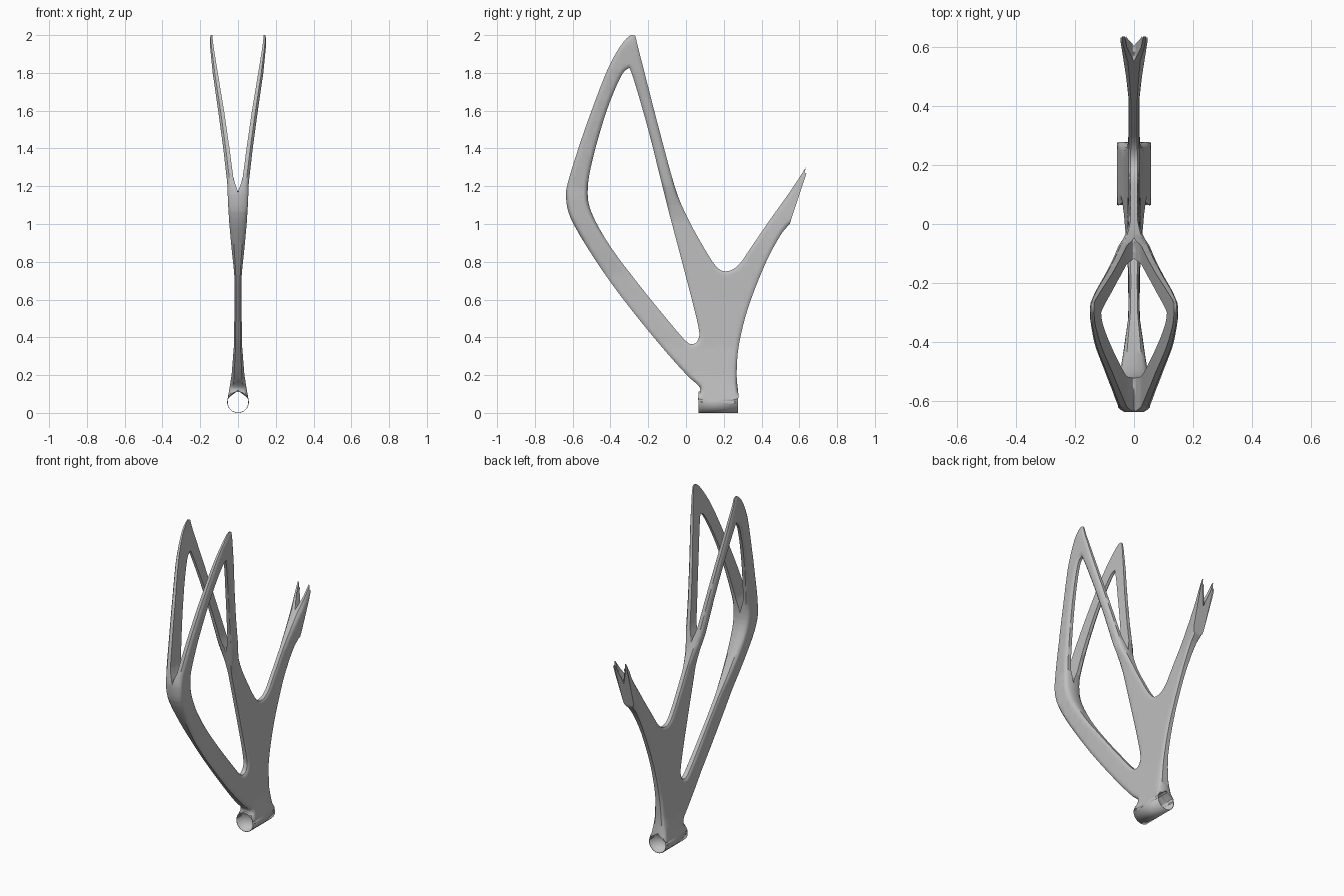
import bpy, bmesh, math
from mathutils import Vector, Matrix
from mathutils.geometry import intersect_point_line

cube = bpy.data.objects.get("Cube")
if cube:
    bpy.data.objects.remove(cube)

grey = bpy.data.materials.new("plain grey")
grey.use_nodes = True
grey.diffuse_color = (0.52, 0.52, 0.52, 1)
grey.node_tree.nodes["Principled BSDF"].inputs["Base Color"].default_value = grey.diffuse_color


def lookup(table, t):
    """Piecewise linear value from (position, value) pairs."""
    if t <= table[0][0]:
        return table[0][1]
    for (a, va), (b, vb) in zip(table, table[1:]):
        if t <= b:
            return va + (vb - va) * (t - a) / (b - a)
    return table[-1][1]


def smooth_path(pts, closed, steps=4):
    """Catmull-Rom curve through side-view points (y, z)."""
    pts = [Vector((0, y, z)) for y, z in pts]
    n = len(pts)
    get = (lambda i: pts[i % n]) if closed else (lambda i: pts[max(0, min(n - 1, i))])
    out = []
    for i in range(n if closed else n - 1):
        a, b, c, d = (get(i + k) for k in (-1, 0, 1, 2))
        for s in range(steps):
            t = s / steps
            out.append(0.5 * (2 * b + (c - a) * t + (2 * a - 5 * b + 4 * c - d) * t ** 2
                              + (3 * b - a - 3 * c + d) * t ** 3))
    return out if closed else out + [pts[-1]]


def finish(bm, name):
    mesh = bpy.data.meshes.new(name)
    bm.to_mesh(mesh)
    bm.free()
    mesh.materials.append(grey)
    obj = bpy.data.objects.new(name, mesh)
    bpy.context.collection.objects.link(obj)
    return obj


def shade(obj):
    bpy.ops.object.select_all(action='DESELECT')
    obj.select_set(True)
    bpy.context.view_layer.objects.active = obj
    bpy.ops.object.shade_smooth_by_angle(angle=math.radians(40))


# Side outline, from the tail tip forward around to the cut end of the tail
OUTLINE = [(.635, 1.3), (.55, 1.17), (.45, 1.03), (.34, .87), (.28, .785), (.22, .75),
           (.16, .775), (.08, .9), (0, 1.05), (-.06, 1.2), (-.15, 1.53), (-.25, 1.92),
           (-.275, 2), (-.33, 1.965), (-.41, 1.83), (-.5, 1.6), (-.57, 1.4), (-.625, 1.22),
           (-.635, 1.14), (-.61, 1.03), (-.5, .84), (-.35, .625), (-.15, .375), (0, .205),
           (.06, .15), (.076, .12), (.068, .06), (.17, .058), (.272, .06), (.268, .2),
           (.28, .36), (.33, .56), (.42, .79), (.5, .94), (.55, 1.0)]
WINDOW = [(.065, .39), (.065, .46), (0, .72), (-.1, 1.1), (-.2, 1.5), (-.285, 1.79),
          (-.31, 1.82), (-.35, 1.77), (-.42, 1.6), (-.49, 1.36), (-.52, 1.19), (-.5, 1.06),
          (-.4, .88), (-.25, .68), (-.1, .495), (0, .38), (.04, .365)]

# Half widths, by height or by depth
BASE_W = [(.058, .058), (.12, .047), (.2, .034), (.35, .022), (.6, .018)]
ARMS_W = [(1.2, .055), (1.4, .078), (1.6, .105), (1.8, .134), (1.95, .149), (2, .147)]
FRONT_W = BASE_W + [(.74, .02), (.85, .032), (1, .046), (1.13, .054)] + ARMS_W
REAR_W = BASE_W + [(1.02, .019), (1.1, .032)] + ARMS_W
TAIL_W = [(.42, .018), (.5, .027), (.62, .046)]
INNER = [(.058, .056), (.08, .05), (.1, .036), (.114, 0), (1.17, 0), (1.24, .024),
         (1.4, .045), (1.6, .074), (1.8, .107), (1.95, .131), (2, .136)]


def outer_width(y, z):
    if y > .25 and z > .62:
        return lookup(TAIL_W, y)
    blend = min(1, max(0, (-.15 - y) / .15))
    return lookup(REAR_W, z) * (1 - blend) + lookup(FRONT_W, z) * blend


# Branching frame: one half, filled from the side outline
bm = bmesh.new()
segments = []
for pts, closed in ((smooth_path(OUTLINE, False), False), (smooth_path(WINDOW, True), True)):
    verts = [bm.verts.new(p) for p in pts]
    for i in range(len(verts)):
        j = (i + 1) % len(verts)
        bm.edges.new((verts[i], verts[j]))
        if j or closed:
            segments.append((pts[i], pts[j]))
bmesh.ops.triangle_fill(bm, edges=bm.edges[:], use_beauty=True)
for ring in range(2):
    faces = bm.faces[:] if ring == 0 else core
    edge_faces = bmesh.ops.inset_region(bm, faces=faces, thickness=.01,
                                        use_boundary=True, use_even_offset=True)["faces"]
    rim = set(edge_faces)
    core = [f for f in faces if f.is_valid and f not in rim]

# Slice it so the widths can vary over it
for normal, start, stop, step in (((0, 0, 1), .08, 2, .03), ((0, 1, 0), -.62, .63, .04)):
    pos = start
    while pos < stop:
        bmesh.ops.bisect_plane(bm, geom=bm.verts[:] + bm.edges[:] + bm.faces[:],
                               plane_co=Vector(normal) * pos, plane_no=normal, dist=1e-5)
        pos += step


def edge_distance(p):
    best = 1.0
    for a, b in segments:
        if min(abs(p.z - a.z), abs(p.z - b.z)) > .1:
            continue
        q, t = intersect_point_line(p, a, b)
        q = a.lerp(b, min(1, max(0, t)))
        best = min(best, (p - q).length)
    return best


# Thicken to an outer and an inner sheet, softened towards the outline
grown = bmesh.ops.extrude_face_region(bm, geom=bm.faces[:])["geom"]
outer = {v for v in grown if isinstance(v, bmesh.types.BMVert)}
for v in bm.verts:
    inside = lookup(INNER, v.co.z)
    if v in outer:
        width = max(outer_width(v.co.y, v.co.z) - inside, .002)
        near = 1 - min(1, edge_distance(v.co) / .02)
        v.co.x = inside + width * (1 - .4 * near ** 2)
    else:
        v.co.x = inside
hidden = [f for f in bm.faces if all(v.co.x < 1e-5 for v in f.verts)]
bmesh.ops.delete(bm, geom=hidden, context='FACES')
bmesh.ops.recalc_face_normals(bm, faces=bm.faces[:])
probe = max(bm.faces, key=lambda f: f.calc_center_median().x)
if probe.normal.x < 0:
    bmesh.ops.reverse_faces(bm, faces=bm.faces[:])
frame = finish(bm, "branching_frame")
mirror = frame.modifiers.new("mirror", 'MIRROR')
mirror.merge_threshold = .0005
shade(frame)

# Open mounting tube at the foot
bm = bmesh.new()
RADIUS = .058
bmesh.ops.create_cone(bm, cap_ends=False, segments=16, radius1=RADIUS, radius2=RADIUS, depth=.21)
turn = Matrix.Rotation(math.pi / 2, 4, 'X') @ Matrix.Rotation(math.pi / 16, 4, 'Z')
bmesh.ops.transform(bm, matrix=Matrix.Translation((0, .17, RADIUS * math.cos(math.pi / 16))) @ turn,
                    verts=bm.verts[:])
bmesh.ops.recalc_face_normals(bm, faces=bm.faces[:])
tube = finish(bm, "mounting_tube")
wall = tube.modifiers.new("wall", 'SOLIDIFY')
wall.thickness = .003
shade(tube)
